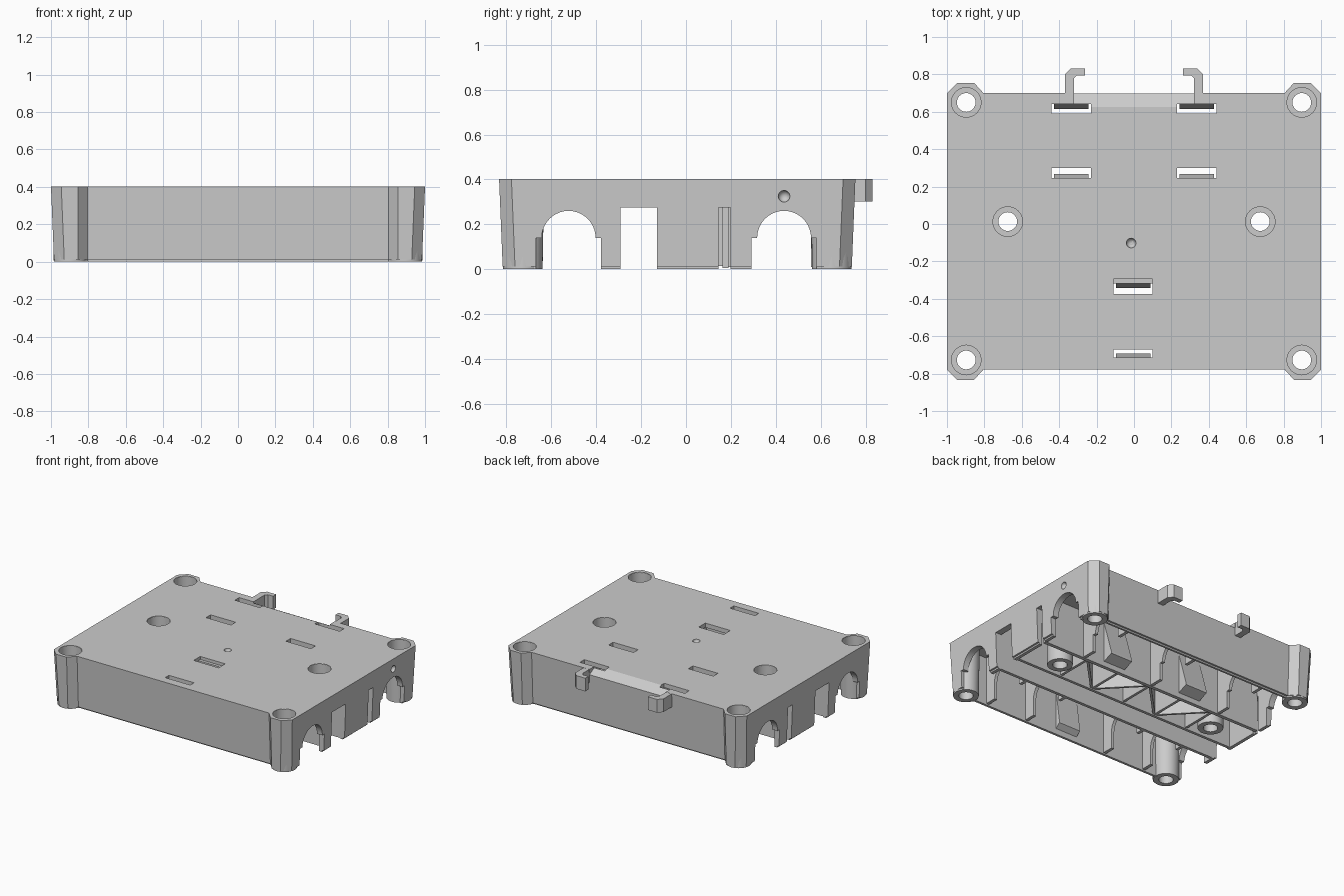
import bpy, bmesh, math
from mathutils import Matrix

old = bpy.data.objects.get("Cube")
if old:
    bpy.data.objects.remove(old, do_unlink=True)

grey = bpy.data.materials.new("plain grey")
grey.use_nodes = True
COLOUR = (0.6, 0.6, 0.6, 1)
grey.diffuse_color = COLOUR
grey.node_tree.nodes["Principled BSDF"].inputs["Base Color"].default_value = COLOUR


def finish(name, bm):
    bmesh.ops.recalc_face_normals(bm, faces=bm.faces)
    me = bpy.data.meshes.new(name)
    bm.to_mesh(me)
    bm.free()
    ob = bpy.data.objects.new(name, me)
    bpy.context.collection.objects.link(ob)
    me.materials.append(grey)
    return ob


def loft(name, rings, closed=False):
    """Skin between rings; cap the ends, or join last ring to first."""
    bm = bmesh.new()
    loops = [[bm.verts.new(p) for p in ring] for ring in rings]
    pairs = list(zip(loops, loops[1:]))
    if closed:
        pairs.append((loops[-1], loops[0]))
    else:
        bm.faces.new(loops[0])
        bm.faces.new(loops[-1])
    n = len(loops[0])
    for a, b in pairs:
        for i in range(n):
            j = (i + 1) % n
            bm.faces.new((a[i], a[j], b[j], b[i]))
    return finish(name, bm)


def prism(name, pts, axis, lo, hi):
    if axis == "X":
        return loft(name, [[(d, p, q) for p, q in pts] for d in (lo, hi)])
    return loft(name, [[(p, q, d) for p, q in pts] for d in (lo, hi)])


def box(name, x0, x1, y0, y1, z0, z1):
    return prism(name, [(x0, y0), (x1, y0), (x1, y1), (x0, y1)], "Z", z0, z1)


def ball(name, centre, r):
    bm = bmesh.new()
    bmesh.ops.create_uvsphere(bm, u_segments=20, v_segments=12, radius=r,
                              matrix=Matrix.Translation(centre))
    return finish(name, bm)


def circle(cx, cy, r, n=40):
    return [(cx + r * math.cos(2 * math.pi * i / n),
             cy + r * math.sin(2 * math.pi * i / n)) for i in range(n)]


def cut(target, cutter):
    mod = target.modifiers.new("cut", "BOOLEAN")
    mod.operation = "DIFFERENCE"
    mod.solver = "EXACT"
    mod.object = cutter
    bpy.context.view_layer.objects.active = target
    bpy.ops.object.modifier_apply(modifier=mod.name)
    bpy.data.objects.remove(cutter, do_unlink=True)


def smooth(ob, angle):
    bpy.ops.object.select_all(action="DESELECT")
    ob.select_set(True)
    bpy.context.view_layer.objects.active = ob
    bpy.ops.object.shade_smooth_by_angle(angle=math.radians(angle))


def arch(c, s, low):
    """Tunnel outline from the wall side over the top to the notch side."""
    arc = [(c + s * 0.12 * math.cos(math.pi * i / 20),
            0.14 + 0.12 * math.sin(math.pi * i / 20)) for i in range(21)]
    return [(c + s * 0.12, low)] + arc + [(c - s * 0.145, 0.14), (c - s * 0.145, low)]


def inset(x, y, d):
    """Draft: pull the outer faces in, keep the corner bumps upright."""
    nx = x - math.copysign(d, x) if abs(x) > 0.9 else x
    return nx, y - math.copysign(d, y)


# Outer body with drafted sides and a small lip at the bottom
half = [(0.805, -0.778), (0.855, -0.833), (0.945, -0.833), (1, -0.778),
        (1, 0.70), (0.945, 0.755), (0.855, 0.755), (0.805, 0.70)]
outline = half + [(-x, y) for x, y in reversed(half)]
shell = loft("cover_shell", [
    [(*inset(x, y, d), z) for x, y in outline]
    for z, d in ((0, 0.03), (0.012, 0.03), (0.012, 0.016), (0.403, 0))])
cut(shell, box("cutter", -0.945, 0.945, -0.73, 0.655, -0.1, 0.37))

# Tunnel openings and slots through both side walls
TUNNELS = ((-0.523, -1), (0.437, 1))
for c, s in TUNNELS:
    cut(shell, prism("cutter", arch(c, s, -0.1), "X", -1.1, 1.1))
    cut(shell, box("cutter", -1.1, 1.1, c - 0.145, c + 0.145, -0.1, 0.14))
cut(shell, box("cutter", -1.1, 1.1, -0.293, -0.13, -0.1, 0.275))
cut(shell, box("cutter", -1.1, 1.1, 0.145, 0.198, -0.1, 0.275))

# Clip windows in the top
SLOTS = [(x, y0, y1) for x in (-0.335, 0.335) for y0, y1 in ((0.59, 0.642), (0.245, 0.3))]
SLOTS += [(-0.005, -0.374, -0.295), (-0.005, -0.715, -0.67)]
for x, y0, y1 in SLOTS:
    cut(shell, box("cutter", x - 0.105, x + 0.105, y0, y1, 0.3, 0.5))

# Sloped relief at the back edge, small round dimples
cut(shell, prism("cutter", [(0.625, 0.403), (0.72, 0.35), (0.72, 0.45), (0.625, 0.45)],
                 "X", -0.32, 0.32))
cut(shell, ball("cutter", (-0.015, -0.102, 0.403), 0.026))
cut(shell, ball("cutter", (0.997, 0.437, 0.325), 0.026))

# Screw posts: stepped tubes in the corners and in the middle
CORNERS = [(sx * 0.897, y) for sx in (-1, 1) for y in (-0.727, 0.65)]
MIDDLES = [(sx * 0.675, 0.013) for sx in (-1, 1)]
PROFILE = ((0.05, 0.001), (0.088, 0.001), (0.095, 0.4),
           (0.079, 0.4), (0.079, 0.1), (0.05, 0.1))
for i, (cx, cy) in enumerate(CORNERS + MIDDLES):
    cut(shell, prism("cutter", circle(cx, cy, 0.08), "Z", -0.1, 0.5))
    post = loft(f"screw_post_{i + 1}",
                [[(x, y, z) for x, y in circle(cx, cy, r)] for r, z in PROFILE], closed=True)
    smooth(post, 30)
smooth(shell, 20)

# Long inner walls
for name, y0, y1 in (("front_inner_wall", -0.318, -0.295),
                     ("middle_inner_wall", -0.13, -0.108),
                     ("back_inner_wall", 0.163, 0.19)):
    box(name, -0.95, 0.95, y0, y1, 0.005, 0.38)

# Bracing between the two middle walls
STEP = 0.28
for i in range(4):
    x = -0.56 + i * STEP
    a, b = (-0.12, 0.17) if i % 2 else (0.17, -0.12)
    w = 0.012
    prism(f"diagonal_brace_{i + 1}",
          [(x - w, a), (x + w, a), (x + STEP + w, b), (x + STEP - w, b)], "Z", 0.015, 0.38)
for i, x in enumerate((-0.56, -0.28, 0, 0.28, 0.56)):
    box(f"cross_brace_{i + 1}", x - 0.01, x + 0.01, -0.12, 0.175, 0.015, 0.38)

# Arched ribs across the two tunnels
for (c, s), wall, inner, xs, label in (
        (TUNNELS[0], -0.74, -0.305, (-0.7, -0.35, 0.35, 0.7), "front"),
        (TUNNELS[1], 0.665, 0.18, (-0.6, 0, 0.6), "back")):
    pts = [(wall, 0.01)] + arch(c, s, 0.01) + [(inner, 0.01), (inner, 0.38), (wall, 0.38)]
    for i, x in enumerate(xs):
        prism(f"{label}_rib_{i + 1}", pts, "X", x - 0.012, x + 0.012)

# Snap clips under the windows, each a tall ramp with a short undercut
CLIPS = [(x, w, t) for x in (-0.335, 0.335) for w, t in ((0.66, 0.615), (0.18, 0.267))]
CLIPS += [(-0.005, -0.305, -0.342), (-0.005, -0.735, -0.693)]
for i, (x, wall, tip) in enumerate(CLIPS):
    prism(f"snap_clip_{i + 1}", [(wall, 0.04), (tip, 0.075), (tip, 0.09), (wall, 0.38)],
          "X", x - 0.092, x + 0.092)

# Hooks on the back
HOOK = [(0.37, 0.68), (0.37, 0.8), (0.338, 0.832), (0.262, 0.832),
        (0.262, 0.795), (0.305, 0.795), (0.322, 0.778), (0.322, 0.68)]
for side, s in (("left", 1), ("right", -1)):
    prism(f"{side}_hook", [(s * x, y) for x, y in HOOK], "Z", 0.302, 0.402)
